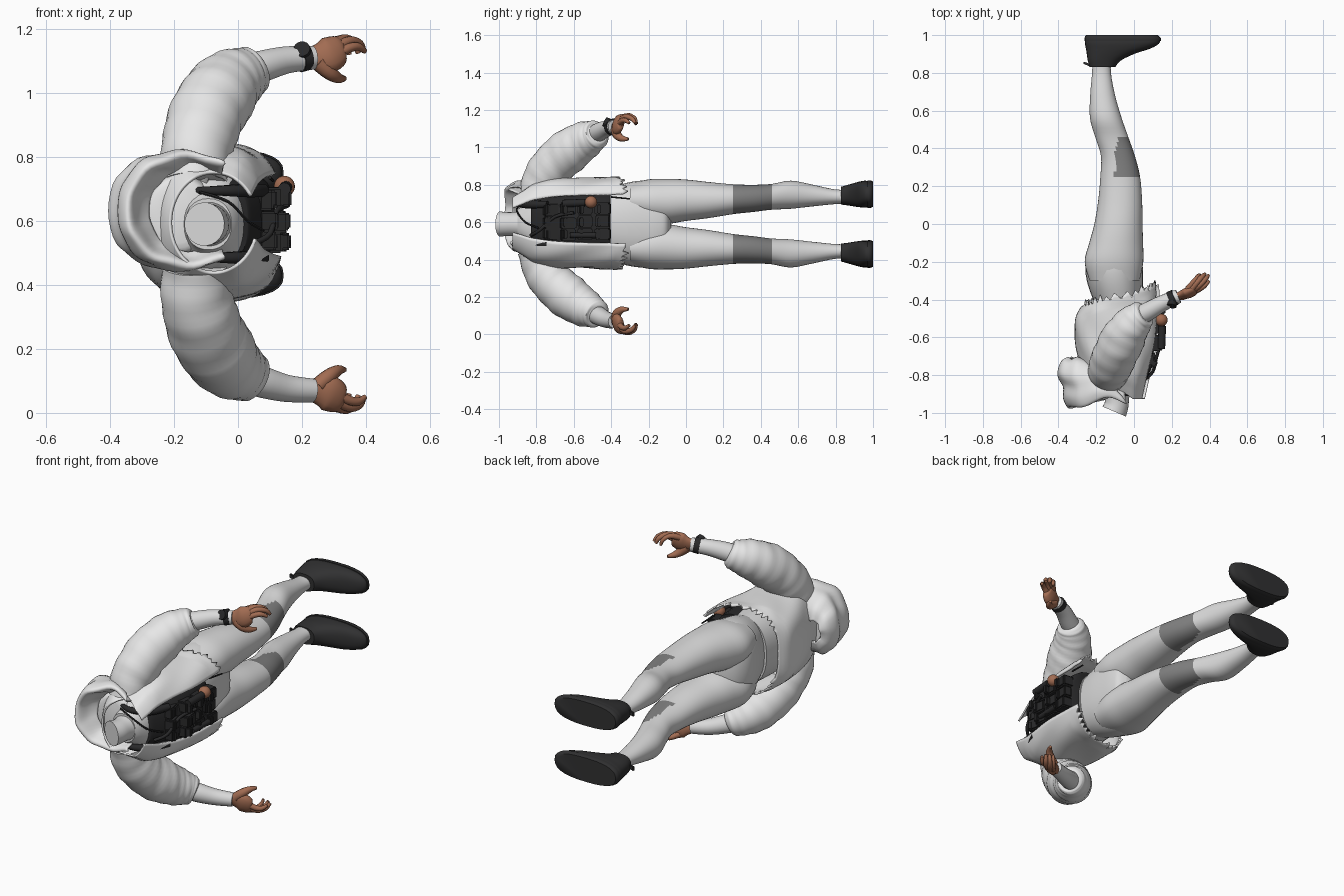
import bpy, bmesh, math, random
from mathutils import Vector

if "Cube" in bpy.data.objects:
    bpy.data.objects.remove(bpy.data.objects["Cube"])
random.seed(3)
MID = 0.59          # the body lies along y and mirrors about z = MID

def mat(name, c):
    m = bpy.data.materials.new(name)
    m.diffuse_color = (*c, 1)
    m.use_nodes = True
    m.node_tree.nodes["Principled BSDF"].inputs["Base Color"].default_value = m.diffuse_color
    return m

JACKET = mat("jacket white", (0.80, 0.80, 0.80))
CLOTH = mat("trouser white", (0.70, 0.70, 0.70))
PATCH = mat("knee grey", (0.22, 0.22, 0.22))
BLACK = mat("gear black", (0.022, 0.022, 0.023))
SHOE = mat("shoe black", (0.03, 0.03, 0.031))
SKIN = mat("skin brown", (0.36, 0.15, 0.085))

def smooth(rows, k):
    """Catmull-Rom subdivision of a list of number tuples."""
    out = []
    for i in range(len(rows) - 1):
        a, b, c, d = (rows[max(0, min(len(rows) - 1, i + j))] for j in (-1, 0, 1, 2))
        for s in range(k):
            t = s / k
            out.append(tuple(0.5 * (2*q + (r - p)*t + (2*p - 5*q + 4*r - s4)*t*t + (3*q - p - 3*r + s4)*t**3)
                             for p, q, r, s4 in zip(a, b, c, d)))
    return out + [tuple(rows[-1])]

def skin_rings(name, rings, mats, closed=True, caps=True, angle=50):
    bm = bmesh.new()
    vs = [[bm.verts.new(p) for p in r] for r in rings]
    n = len(vs[0])
    for a, b in zip(vs, vs[1:]):
        for i in range(n if closed else n - 1):
            j = (i + 1) % n
            bm.faces.new((a[i], a[j], b[j], b[i]))
    if caps:
        bm.faces.new(vs[0])
        bm.faces.new(vs[-1])
    bmesh.ops.recalc_face_normals(bm, faces=bm.faces)
    return finish(name, bm, mats, angle)

def finish(name, bm, mats, angle=50):
    me = bpy.data.meshes.new(name)
    bm.to_mesh(me)
    bm.free()
    ob = bpy.data.objects.new(name, me)
    bpy.context.collection.objects.link(ob)
    for m in mats:
        me.materials.append(m)
    bpy.context.view_layer.objects.active = ob
    ob.select_set(True)
    bpy.ops.object.shade_smooth_by_angle(angle=math.radians(angle))
    ob.select_set(False)
    return ob

def sup(v, n):
    return math.copysign(abs(v) ** (2 / n), v)

def flip(rings, m):
    return [[(p[0], p[1], 2*MID - p[2] if m else p[2]) for p in r] for r in rings]

def both(name, make, mirror):
    if not mirror:
        return [make(False, name)]
    return [make(False, "left_" + name), make(True, "right_" + name)]

def loft(name, rows, mats, n=2.0, seg=28, k=4, caps=True, mirror=False):
    """rows: (y, x0, x1, z0, z1) outlines along the body."""
    rings = []
    for y, x0, x1, z0, z1 in smooth(rows, k):
        rings.append([((x0+x1)/2 + (x1-x0)/2*sup(math.cos(t), n), y, (z0+z1)/2 + (z1-z0)/2*sup(math.sin(t), n))
                      for t in (2*math.pi*i/seg for i in range(seg))])
    return both(name, lambda m, nm: skin_rings(nm, flip(rings, m), mats, caps=caps), mirror)

def tube(name, rows, mats, seg=14, k=4, ripple=0.0, caps=True, mirror=False, flat=1.0):
    """rows: (x, y, z, radius) along a path."""
    pts = smooth(rows, k)
    rings = []
    for i, p in enumerate(pts):
        a, b = Vector(pts[max(0, i-1)][:3]), Vector(pts[min(len(pts)-1, i+1)][:3])
        t = (b - a).normalized()
        u = t.cross(Vector((0.35, -0.9, 0.25))).normalized()
        w = t.cross(u)
        ring = []
        for s in range(seg):
            q = 2*math.pi*s/seg
            r = p[3] * (1 + ripple * math.sin(i*1.1 + 1.9*math.sin(q)) * math.sin(q + .4*i))
            ring.append(tuple(Vector(p[:3]) + u*r*math.cos(q) + w*r*flat*math.sin(q)))
        rings.append(ring)
    return both(name, lambda m, nm: skin_rings(nm, flip(rings, m), mats, caps=caps), mirror)

def box(name, c, s, m, bevel=0.008, rz=0.0):
    bm = bmesh.new()
    bmesh.ops.create_cube(bm, size=1)
    for v in bm.verts:
        v.co = Vector((v.co.x*s[0], v.co.y*s[1], v.co.z*s[2]))
    bmesh.ops.bevel(bm, geom=bm.edges[:], offset=bevel, segments=2, affect='EDGES')
    ob = finish(name, bm, [m], 35)
    ob.location, ob.rotation_euler = c, (0, 0, rz)
    return ob

def thicken(ob, t):
    sol = ob.modifiers.new("thickness", 'SOLIDIFY')
    sol.thickness, sol.offset = t, 0

# Trousers: pelvis and two legs with knee patches
loft("pelvis", [(-.44, -.20, .04, .41, .77), (-.32, -.245, .048, .37, .81), (-.22, -.258, .046, .358, .822),
                (-.15, -.235, .04, .38, .80), (-.105, -.19, .025, .43, .75), (-.08, -.13, -.02, .50, .68)], [CLOTH], 2.2)
legs = loft("leg", [(-.30, -.235, .03, .63, .805), (-.2, -.261, .049, .596, .829), (-.1, -.237, .048, .591, .832), (0, -.21, .045, .607, .828),
                    (.12, -.19, .043, .622, .815), (.25, -.178, .032, .643, .803), (.36, -.175, .005, .655, .80),
                    (.46, -.205, -.03, .667, .805), (.56, -.233, -.065, .672, .822), (.68, -.232, -.10, .685, .80),
                    (.8, -.222, -.122, .697, .775), (.88, -.22, -.12, .697, .775)], [CLOTH, PATCH], 2.1, 40, mirror=True)
for leg in legs:
    for f in leg.data.polygons:
        if .25 < f.center.y < .46 and f.center.x > -.10 + .3*max(0, f.center.y - .40):
            f.material_index = 1

# Shoes: upper, sole and heel tab
loft("shoe", [(.83, -.235, -.10, .694, .79), (.865, -.245, -.07, .69, .80), (.90, -.25, .0, .684, .81),
              (.93, -.255, .09, .68, .818), (.955, -.26, .132, .678, .822), (.975, -.26, .138, .68, .82)],
     [SHOE], 2.5, k=3, mirror=True)
loft("sole", [(.97, -.262, .142, .676, .824), (.985, -.262, .142, .676, .824), (1.0, -.255, .125, .682, .818)],
     [SHOE], 2.6, k=2, mirror=True)
for z in (.745, 2*MID - .745):
    box("heel_tab", (-.245, .845, z), (.05, .012, .025), SHOE, .003, -.4)

# Undershirt and cut neck
loft("undershirt", [(-.40, -.23, .05, .40, .78), (-.55, -.24, .07, .395, .785), (-.7, -.225, .06, .40, .78),
                    (-.8, -.19, .03, .43, .75), (-.87, -.17, .0, .49, .69), (-.9, -.165, -.02, .51, .67)], [CLOTH], 2.2)
tube("neck", [(-.09, -.84, MID, .085), (-.09, -.91, MID, .066), (-.093, -.96, MID, .064), (-.105, -.993, MID, .068)],
     [CLOTH], seg=24)

# Open jacket: partial rings, gap at the chest, torn hem at the sides
rings = []
rows = smooth([(0.0, -.275, .135, .245, 2.8), (.15, -.31, .14, .24, 2.8), (.4, -.305, .135, .235, 2.7), (.65, -.275, .11, .235, 2.5),
               (.82, -.25, .085, .215, 2.3), (.93, -.23, .07, .18, 2.1), (1.0, -.21, .06, .155, 2.0)], 5)
SEG = 64
for ri, (t, x0, x1, b, n) in enumerate(rows):
    ring = []
    for i in range(SEG + 1):
        q = .56 + (2*math.pi - .56 - .33) * i / SEG
        c, s = math.cos(q), math.sin(q)
        hem = -.378 + .06*c
        if ri == 0 and abs(s) > .45:
            hem += (.032 if i % 2 else -.02) * random.uniform(.2, 1)
        top = -.925 + (.035 if -.5 < c < .5 else 0)*(1 - 4*c*c)
        fold = 1 + (.014*math.sin(7*q + 9*t) if .1 < t < .8 else 0)
        ring.append(((x0+x1)/2 + (x1-x0)/2*sup(c, n)*fold, hem + (top - hem)*t, MID + .005 + b*sup(s, n)*fold))
    rings.append(ring)
thicken(skin_rings("jacket", rings, [JACKET], closed=False, caps=False), .01)

# Lowered hood: an open bag whose rim folds inward and dips beside the neck
rings = []
for y, x0, x1, b in smooth([(-.712, -.35, -.25, .06), (-.735, -.385, -.19, .12), (-.80, -.402, -.12, .165), (-.86, -.372, -.06, .178),
                            (-.92, -.372, .0, .184), (-.965, -.352, .04, .178), (-.962, -.335, .03, .16),
                            (-.91, -.31, .02, .145), (-.87, -.28, .0, .13)], 4):
    ring = []
    gap = .95 * max(0, min(1, (-.78 - y)/.12))
    for i in range(41):
        q = gap + (2*math.pi - 2*gap) * i / 40
        x = (x0+x1)/2 + (x1-x0)/2*math.cos(q)
        dip = .05*math.exp(-((x + .13)/.11)**2) * max(0, min(1, (-.85 - y)/.1))
        ring.append((x, y + dip + .006*math.sin(5*q), .633 + b*sup(math.sin(q), 2.2) + .004*math.sin(9*q + 20*y)))
    rings.append(ring)
thicken(skin_rings("hood", rings, [JACKET], closed=False, caps=False), .008)
# Floor of the hood behind the neck
loft("hood_lining", [(-.80, -.30, -.06, .49, .75), (-.86, -.29, -.08, .50, .74), (-.875, -.25, -.12, .53, .71)], [JACKET], 2.0)

# Sleeves, forearms and hands
tube("sleeve", [(-.135, -.80, .72, .10), (-.13, -.765, .82, .112), (-.105, -.705, .91, .117), (-.065, -.62, .985, .118),
                (-.02, -.545, 1.035, .104), (.025, -.497, 1.06, .086), (.052, -.477, 1.072, .072), (.06, -.472, 1.076, .05)],
     [JACKET], seg=30, k=6, ripple=.03, mirror=True)
tube("forearm", [(.0, -.50, 1.06, .05), (.07, -.465, 1.082, .05), (.15, -.42, 1.103, .043), (.235, -.382, 1.11, .037)],
     [CLOTH], seg=18, mirror=True)
tube("palm", [(.215, -.388, 1.11, .031), (.25, -.376, 1.112, .042), (.285, -.365, 1.12, .056), (.315, -.35, 1.138, .046),
              (.325, -.343, 1.142, .03)], [SKIN], mirror=True, flat=.5)
fingers = {
    "index": [(.305, -.36, 1.118, .018), (.345, -.345, 1.14, .015), (.375, -.325, 1.145, .013), (.397, -.303, 1.13, .008)],
    "middle": [(.31, -.35, 1.145, .018), (.35, -.322, 1.163, .015), (.38, -.29, 1.154, .013), (.394, -.272, 1.13, .008)],
    "ring": [(.305, -.345, 1.158, .018), (.338, -.305, 1.169, .015), (.365, -.275, 1.152, .013), (.376, -.265, 1.125, .008)],
    "little": [(.285, -.345, 1.153, .017), (.318, -.303, 1.167, .013), (.34, -.275, 1.148, .011), (.348, -.268, 1.12, .007)],
    "thumb": [(.25, -.378, 1.095, .026), (.285, -.367, 1.065, .024), (.312, -.342, 1.047, .017), (.333, -.308, 1.045, .008)]}
for nm, path in fingers.items():
    tube(nm + "_finger", path, [SKIN], seg=10, k=3, mirror=True)

# Watch on one wrist
tube("watch_band", [(.192, -.40, 1.108, .044), (.218, -.387, 1.113, .042)], [BLACK], seg=20, k=2)
tube("watch_case", [(.202, -.415, 1.128, .028), (.199, -.435, 1.138, .026)], [BLACK], seg=20, k=1)

# Tactical vest: wrap, straps, pouches and tubes
loft("vest", [(-.405, -.19, .095, .41, .77), (-.43, -.20, .105, .41, .77), (-.6, -.20, .118, .41, .77),
              (-.72, -.19, .09, .42, .76), (-.81, -.15, .045, .47, .725), (-.83, -.12, .03, .48, .71)], [BLACK], 2.8)
for z in (.485, .695):
    tube("shoulder_strap", [(-.13, -.86, z, .012), (-.06, -.885, z, .016), (.03, -.84, z, .022), (.08, -.74, z, .02)],
         [BLACK], seg=8)
for i, y in enumerate((-.445, -.54, -.63, -.72)):
    for j, z in enumerate((.535, .60, .67)):
        d = random.uniform(.045, .07)
        box("pouch", (.115 - .035*(i == 3) + random.uniform(-.008, .008), y, z + random.uniform(-.006, .006)),
            (d, .082, .064), BLACK, .007, .1*i - .1)
        box("pouch_flap", (.132 - .035*(i == 3), y - .02, z), (d, .022, .05), BLACK, .005, .1*i)
tube("chest_hose", [(.05, -.83, .53, .009), (.10, -.78, .56, .009), (.12, -.70, .63, .009), (.155, -.60, .65, .009)], [BLACK], seg=8)
tube("neck_cable", [(-.12, -.89, .69, .005), (-.03, -.905, .66, .005), (.03, -.86, .60, .005), (.08, -.79, .57, .005)], [BLACK], seg=6)
tube("radio", [(.145, -.66, .70, .02), (.15, -.54, .705, .02)], [BLACK], seg=12, k=1)
tube("antenna", [(.10, -.40, .735, .005), (.11, -.30, .725, .004)], [BLACK], seg=6, k=1)
tube("flashlight", [(.145, -.62, .53, .014), (.15, -.48, .53, .016)], [BLACK], seg=12, k=1)

# Round brown canister on the vest
bm = bmesh.new()
bmesh.ops.create_uvsphere(bm, u_segments=20, v_segments=12, radius=.033)
finish("round_canister", bm, [SKIN]).location = (.145, -.508, .708)
